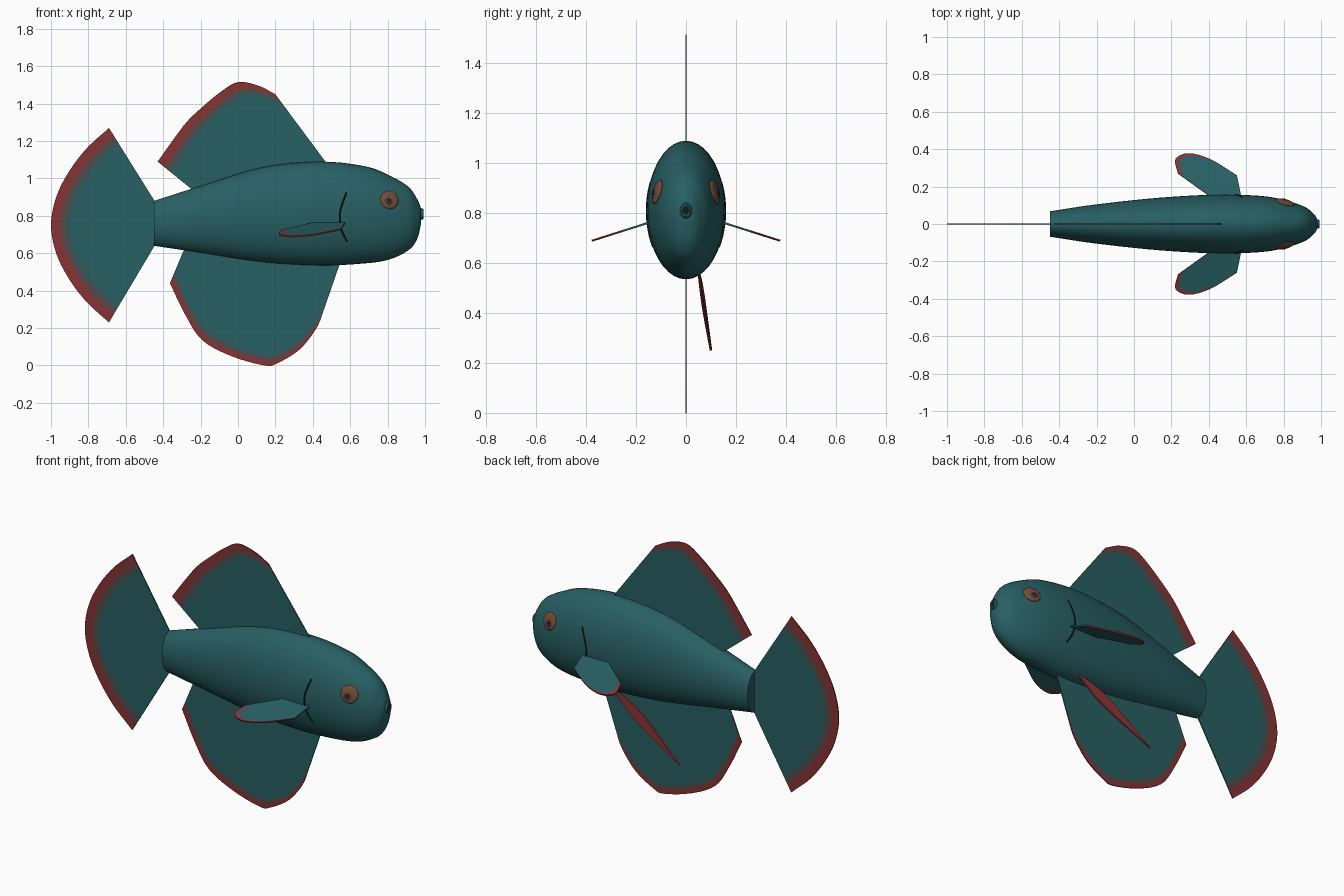
import bpy, bmesh, math
from mathutils import Vector

cube = bpy.data.objects.get("Cube")
if cube:
    bpy.data.objects.remove(cube, do_unlink=True)


def material(name, r, g, b):
    m = bpy.data.materials.new(name)
    m.use_nodes = True
    m.diffuse_color = (r, g, b, 1)
    m.node_tree.nodes["Principled BSDF"].inputs["Base Color"].default_value = (r, g, b, 1)
    return m


teal = material("teal", .021, .115, .125)
inner_blend = material("teal_red_blend", .055, .085, .092)
outer_blend = material("red_teal_blend", .13, .055, .055)
red = material("fin_red", .25, .032, .032)
amber = material("eye_amber", .17, .075, .04)
plum = material("pupil_plum", .055, .03, .045)
black = material("black", .006, .01, .011)


def smooth_path(points, steps):
    """Catmull-Rom curve through the points."""
    p = [Vector(q) for q in points]
    p = [p[0] * 2 - p[1]] + p + [p[-1] * 2 - p[-2]]
    out = []
    for a, b, c, d in zip(p, p[1:], p[2:], p[3:]):
        for i in range(steps):
            t = i / steps
            out.append(b + (c - a) * (t / 2) + (a * 2 - b * 5 + c * 4 - d) * (t * t / 2)
                       + (b * 3 - a - c * 3 + d) * (t ** 3 / 2))
    return out + [p[-2]]


def finish(name, bm, mats, smooth=True):
    bmesh.ops.remove_doubles(bm, verts=bm.verts, dist=1e-5)
    bmesh.ops.recalc_face_normals(bm, faces=bm.faces)
    mesh = bpy.data.meshes.new(name)
    bm.to_mesh(mesh)
    bm.free()
    for m in mats:
        mesh.materials.append(m)
    ob = bpy.data.objects.new(name, mesh)
    bpy.context.collection.objects.link(ob)
    if smooth:
        bpy.ops.object.select_all(action='DESELECT')
        ob.select_set(True)
        bpy.context.view_layer.objects.active = ob
        bpy.ops.object.shade_smooth_by_angle(angle=math.radians(40))
    return ob


def bridge(bm, rows, closed, mat_rule=lambda i: 0):
    n = len(rows[0])
    for i, (a, b) in enumerate(zip(rows, rows[1:])):
        for j in range(n if closed else n - 1):
            k = (j + 1) % n
            f = bm.faces.new((a[j], a[k], b[k], b[j]))
            f.material_index = mat_rule(i)


# Body: elliptical sections given as x, top, bottom, half width
profile = smooth_path([
    (-.45, .88, .64, .068), (-.2, .96, .603, .105), (.13, 1.06, .553, .14),
    (.44, 1.09, .535, .157), (.68, 1.065, .546, .15), (.81, 1.016, .567, .127),
    (.91, .957, .615, .093), (.955, .895, .67, .06), (.975, .85, .74, .035),
    (.98, .82, .79, .01)], 5)
bm = bmesh.new()
rings = []
for x, top, bottom, half in profile:
    mid, tall = (top + bottom) / 2, (top - bottom) / 2
    angles = [math.tau * i / 40 for i in range(40)]
    rings.append([bm.verts.new((x, half * math.cos(a), mid + tall * math.sin(a))) for a in angles])
bridge(bm, rings, True)
bm.faces.new(rings[0])
bm.faces.new(rings[-1])
finish("body", bm, [teal])


def skin(x, z):
    """Half width of the body at a given length and height."""
    a, b = next((a, b) for a, b in zip(profile, profile[1:]) if b[0] >= x)
    _, top, bottom, half = a.lerp(b, (x - a[0]) / (b[0] - a[0]))
    u = (2 * z - top - bottom) / (top - bottom)
    return half * math.sqrt(max(0, 1 - u * u))


# Fins: sheets fanning from a root line to a curved rim with a red border
def fin(name, root, rim, border=1, taper=(1, 1), thickness=.006):
    bm = bmesh.new()
    rim = smooth_path(rim, 5)
    n = len(rim) - 1
    start, end = Vector(root[0]), Vector(root[1])
    rows = []
    for depth in (9, .095, .07, .045, 0):
        row = []
        for i, tip in enumerate(rim):
            base = start.lerp(end, i / n)
            wide = border * (taper[0] + (taper[1] - taper[0]) * i / n)
            length = max((tip - base).length, 1e-4)
            share = 0 if depth == 9 else max(0, 1 - depth * wide / length)
            row.append(bm.verts.new(base.lerp(tip, share)))
        rows.append(row)
    bridge(bm, rows, False, lambda i: i)
    ob = finish(name, bm, [teal, inner_blend, outer_blend, red], smooth=False)
    mod = ob.modifiers.new("thickness", 'SOLIDIFY')
    mod.thickness, mod.offset = thickness, 0


def upright(points):
    return [(x, 0, z) for x, z in points]


half_tail = [(-.69, 1.27), (-.81, 1.16), (-.905, 1.035), (-.972, .9)]
lower_tail = [(x, 1.5 - z) for x, z in reversed(half_tail)]
fin("tail_fin", upright([(-.44, .87), (-.44, .65)]),
    upright(half_tail + [(-1, .75)] + lower_tail))
fin("dorsal_fin", upright([(-.22, .92), (.49, 1.06)]),
    upright([(-.43, 1.09), (-.337, 1.22), (-.267, 1.31), (-.187, 1.385),
             (-.09, 1.465), (0, 1.515), (.107, 1.497), (.2, 1.45)]), taper=(1, .7))
fin("anal_fin", upright([(-.28, .64), (.55, .56)]),
    upright([(-.364, .44), (-.283, .273), (-.19, .134), (-.03, .048), (.144, 0),
             (.21, .012), (.33, .086), (.42, .2), (.46, .3)]), taper=(.7, .4))

# Single ventral fin: a slim red blade trailing backwards
ventral_tip = (-.03, .1, .25)
bm = bmesh.new()
edges = []
for side in (-1, 1):
    edges.append([bm.verts.new(p) for p in smooth_path(
        [(.45, .05, .57), (.27 + .018 * side, .068, .455 - .028 * side), ventral_tip], 8)])
bridge(bm, edges, False)
ventral = finish("ventral_fin", bm, [red], smooth=False)
mod = ventral.modifiers.new("thickness", 'SOLIDIFY')
mod.thickness, mod.offset = .01, 0


# Small round parts: flattened spheres facing along a direction
def button(name, centre, facing, radius, depth, mat):
    bm = bmesh.new()
    bmesh.ops.create_uvsphere(bm, u_segments=24, v_segments=12, radius=1)
    bmesh.ops.scale(bm, vec=(radius, radius, depth), verts=bm.verts)
    ob = finish(name, bm, [mat])
    ob.location = centre
    ob.rotation_euler = Vector(facing).to_track_quat('Z', 'Y').to_euler()


for side, label in ((-1, "front"), (1, "back")):
    # Pectoral fins slope down and outward
    def slope(points):
        return [(x, side * y, .76 - .318 * (y - .155)) for x, y in points]
    fin(label + "_pectoral_fin", slope([(.43, .13), (.577, .13)]),
        slope([(.235, .27), (.22, .33), (.235, .36), (.3, .377), (.41, .345), (.55, .26)]),
        border=.5, taper=(1, .1), thickness=.008)

    # Eyes
    out = Vector((.3, side, .27)).normalized()
    eye = Vector((.81, side * skin(.81, .885), .885))
    button(label + "_eye", eye, out, .05, .012, amber)
    pupil = eye + out * .009 + Vector((-.006, 0, -.008))
    button(label + "_pupil", pupil, out, .028, .008, plum)
    button(label + "_pupil_centre", pupil + out * .006, out, .009, .004, black)

    # Gill slits drawn as fine curved lines on the skin
    curve = bpy.data.curves.new(label + "_gill", 'CURVE')
    curve.dimensions = '3D'
    curve.bevel_depth = .004
    line = smooth_path([(.58, .925), (.55, .84), (.543, .78), (.555, .72), (.582, .665)], 5)
    spline = curve.splines.new('POLY')
    spline.points.add(len(line) - 1)
    for point, (x, z) in zip(spline.points, line):
        point.co = (x, side * skin(x, z), z, 1)
    curve.materials.append(black)
    bpy.context.collection.objects.link(bpy.data.objects.new(label + "_gill", curve))

# Mouth: small ring of lips around a dark opening
bpy.ops.mesh.primitive_torus_add(major_segments=24, minor_segments=10, major_radius=.021,
                                 minor_radius=.01, location=(.982, 0, .81),
                                 rotation=(0, math.pi / 2, 0))
lips = bpy.context.object
lips.name = "lips"
lips.scale.y = .8
lips.data.materials.append(teal)
bpy.ops.object.shade_smooth_by_angle()
button("mouth_opening", (.982, 0, .81), (1, 0, 0), .018, .006, black)
